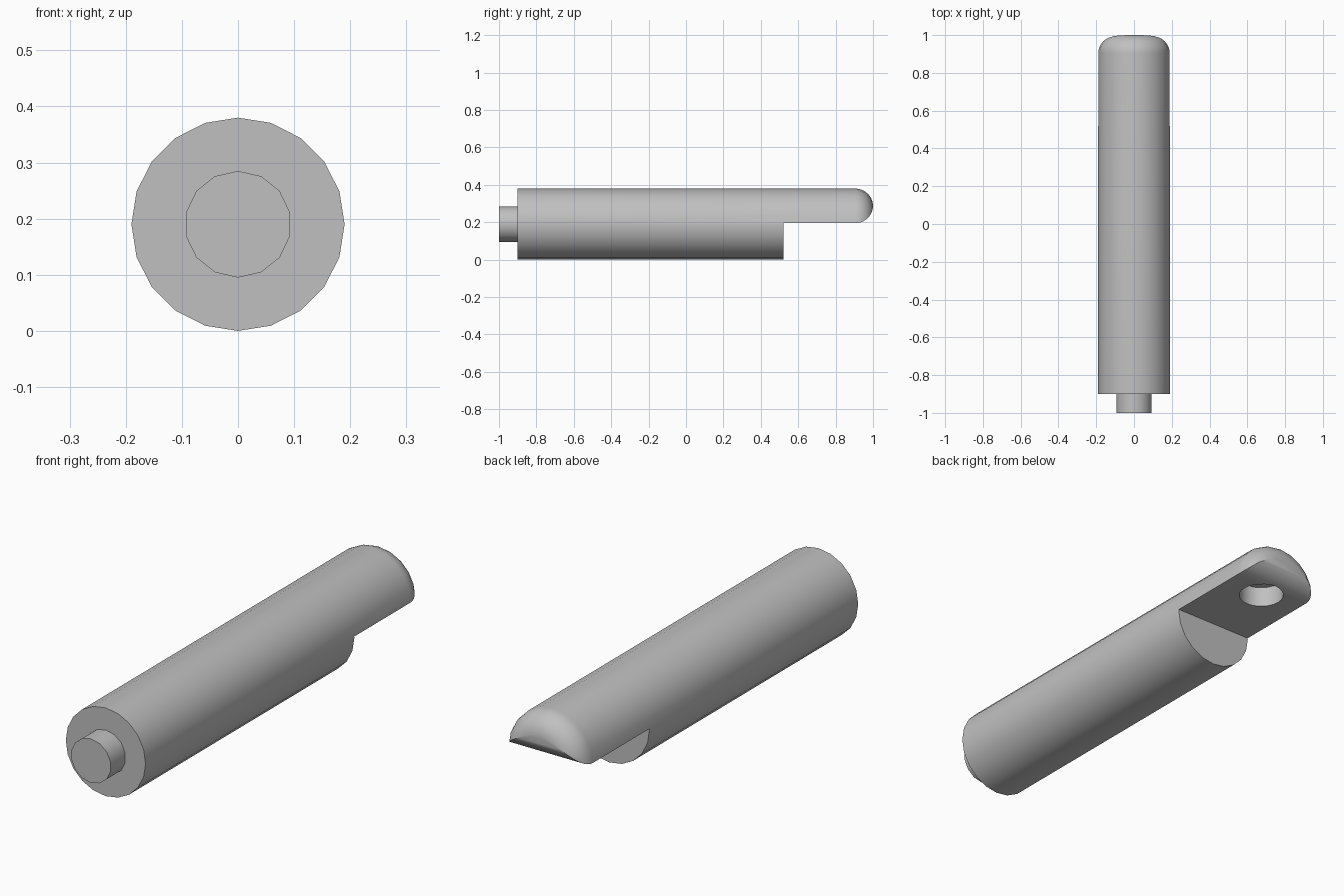
import bpy
import bmesh
from math import pi, sin, cos, radians
from mathutils import Matrix, Vector

cube = bpy.data.objects.get("Cube")
if cube:
    bpy.data.objects.remove(cube, do_unlink=True)

R = 0.19            # body radius
AXIS_Z = 0.19       # height of the long axis
END_R = 0.095       # rounding at the back end
STEP_Y = 0.52       # where the lower half is cut away
FLAT_Z = 0.195      # underside of the tongue

grey = bpy.data.materials.new("plain_grey")
grey.use_nodes = True
colour = (0.53, 0.53, 0.53, 1)
grey.diffuse_color = colour
grey.node_tree.nodes["Principled BSDF"].inputs["Base Color"].default_value = colour


def make_object(name, bm):
    bmesh.ops.recalc_face_normals(bm, faces=bm.faces)
    mesh = bpy.data.meshes.new(name)
    bm.to_mesh(mesh)
    bm.free()
    mesh.materials.append(grey)
    obj = bpy.data.objects.new(name, mesh)
    bpy.context.collection.objects.link(obj)
    return obj


def lathe(name, profile, sides):
    """Revolve (radius, y) points about the long axis, capping both ends."""
    bm = bmesh.new()
    rings = []
    for r, y in profile:
        angles = [2 * pi * i / sides for i in range(sides)]
        rings.append([bm.verts.new((r * sin(a), y, AXIS_Z + r * cos(a))) for a in angles])
    for a, b in zip(rings, rings[1:]):
        for i in range(sides):
            j = (i + 1) % sides
            bm.faces.new((a[i], a[j], b[j], b[i]))
    bm.faces.new(rings[0])
    bm.faces.new(rings[-1])
    return make_object(name, bm)


def cut(target, cutter):
    cutter.hide_render = True
    mod = target.modifiers.new("cut", 'BOOLEAN')
    mod.operation = 'DIFFERENCE'
    mod.solver = 'EXACT'
    mod.object = cutter
    bpy.context.view_layer.objects.active = target
    bpy.ops.object.modifier_apply(modifier=mod.name)
    bpy.data.objects.remove(cutter, do_unlink=True)


quarter = [pi / 2 * i / 10 for i in range(11)]

# Round body with a filleted back end
profile = [(R, -0.9)]
profile += [(R - END_R + END_R * cos(a), 1 - END_R + END_R * sin(a)) for a in quarter]
body = lathe("body", profile, 20)

# Step below the tongue, with the tongue's rounded lower lip
side = [(STEP_Y, -0.1), (STEP_Y, FLAT_Z)]
side += [(1 - END_R + END_R * sin(a), FLAT_Z + END_R * (1 - cos(a))) for a in quarter]
side += [(1.1, FLAT_Z + END_R), (1.1, -0.1)]
bm = bmesh.new()
face = bm.faces.new([bm.verts.new((-0.3, y, z)) for y, z in side])
ext = bmesh.ops.extrude_face_region(bm, geom=[face])
moved = [v for v in ext["geom"] if isinstance(v, bmesh.types.BMVert)]
bmesh.ops.translate(bm, verts=moved, vec=(0.6, 0, 0))
cut(body, make_object("step_cutter", bm))

# Blind hole in the underside of the tongue
bm = bmesh.new()
bmesh.ops.create_cone(bm, cap_ends=True, segments=24, radius1=0.093, radius2=0.093,
                      depth=0.2, matrix=Matrix.Translation(Vector((0, 0.835, 0.185))))
cut(body, make_object("hole_cutter", bm))

# Short pin on the front end
pin = lathe("front_pin", [(R / 2, -1), (R / 2, -0.89)], 14)

for obj in (body, pin):
    bpy.ops.object.select_all(action='DESELECT')
    obj.select_set(True)
    bpy.context.view_layer.objects.active = obj
    bpy.ops.object.shade_smooth_by_angle(angle=radians(32))
